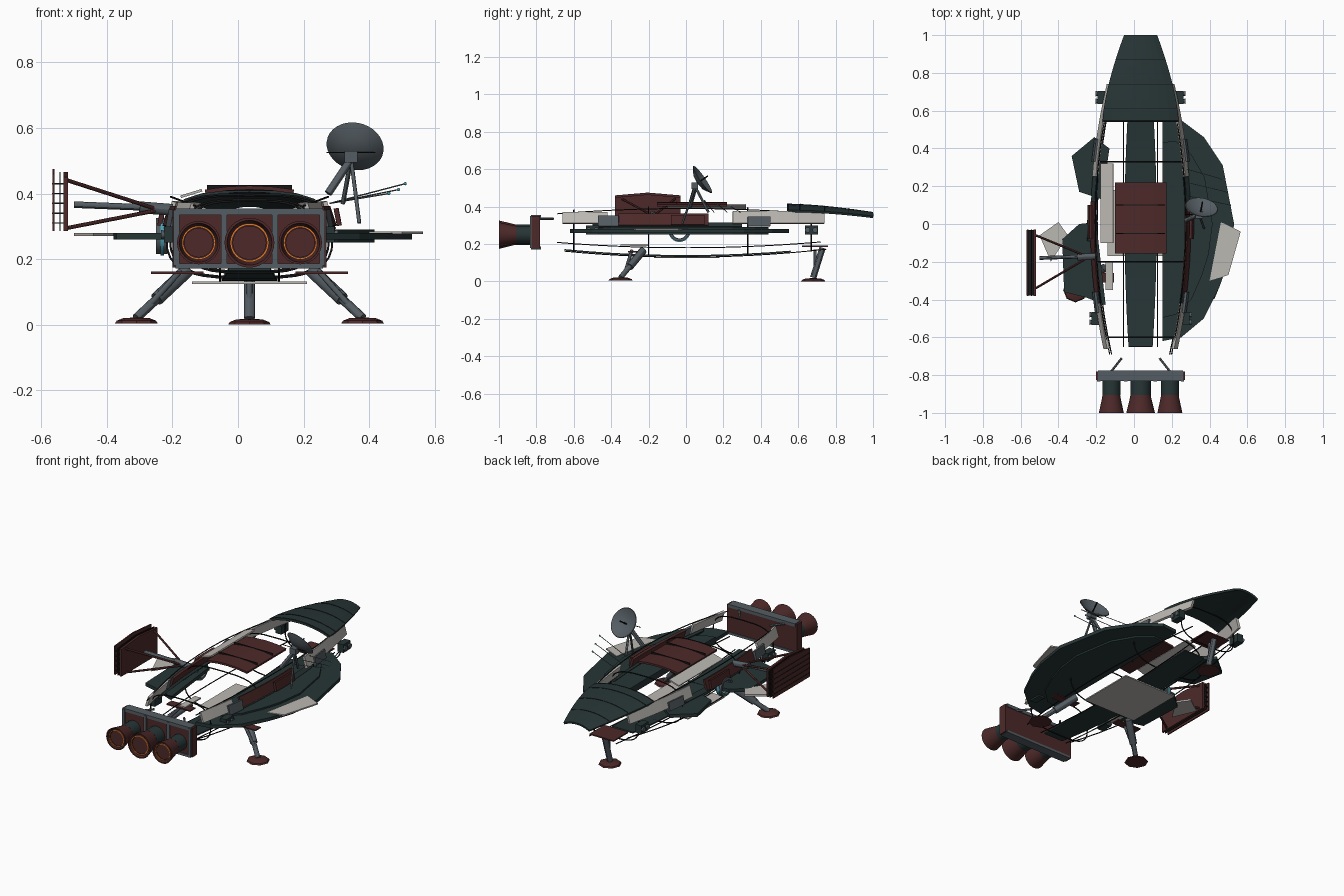
import bpy, bmesh, math
from mathutils import Vector

if "Cube" in bpy.data.objects:
    bpy.data.objects.remove(bpy.data.objects["Cube"])

CX = 0.035          # hull centre line


def material(name, r, g, b):
    m = bpy.data.materials.new(name)
    m.use_nodes = True
    m.diffuse_color = (r, g, b, 1)
    m.node_tree.nodes["Principled BSDF"].inputs["Base Color"].default_value = (r, g, b, 1)
    return m


GREEN = material("dark teal", 0.02, 0.035, 0.036)
RED = material("dark red", 0.075, 0.022, 0.022)
GREY = material("steel grey", 0.09, 0.11, 0.125)
LIGHT = material("pale grey", 0.5, 0.48, 0.45)
BLACK = material("black", 0.008, 0.008, 0.009)
ORANGE = material("orange glow", 0.75, 0.2, 0.03)
CYAN = material("cyan", 0.07, 0.35, 0.45)


def finish(name, bm, mat, smooth=False):
    bmesh.ops.recalc_face_normals(bm, faces=bm.faces[:])
    me = bpy.data.meshes.new(name)
    bm.to_mesh(me)
    bm.free()
    me.materials.append(mat)
    ob = bpy.data.objects.new(name, me)
    bpy.context.collection.objects.link(ob)
    if smooth:
        bpy.ops.object.select_all(action="DESELECT")
        ob.select_set(True)
        bpy.context.view_layer.objects.active = ob
        bpy.ops.object.shade_smooth_by_angle()
    return ob


def box(name, mat, x0, x1, y0, y1, z0, z1):
    bm = bmesh.new()
    bmesh.ops.create_cube(bm, size=1)
    for v in bm.verts:
        v.co = ((x0 + x1) / 2 + v.co.x * (x1 - x0), (y0 + y1) / 2 + v.co.y * (y1 - y0),
                (z0 + z1) / 2 + v.co.z * (z1 - z0))
    return finish(name, bm, mat)


def rod(name, mat, a, b, r, r2=None, sides=12):
    a, b = Vector(a), Vector(b)
    bm = bmesh.new()
    bmesh.ops.create_cone(bm, cap_ends=True, segments=sides, radius1=r,
                          radius2=r if r2 is None else r2, depth=(b - a).length)
    q = (b - a).to_track_quat("Z", "Y")
    for v in bm.verts:
        v.co = q @ v.co + (a + b) / 2
    return finish(name, bm, mat, True)


def lathe(name, mat, profile, origin, axis, sides=32):
    bm = bmesh.new()
    q = Vector(axis).to_track_quat("Z", "Y")
    rings = [[bm.verts.new(Vector(origin) + q @ Vector((r * math.cos(t), r * math.sin(t), h)))
              for t in (i * math.tau / sides for i in range(sides))] for r, h in profile]
    for a, b in zip(rings, rings[1:]):
        for i in range(sides):
            j = (i + 1) % sides
            bm.faces.new((a[i], a[j], b[j], b[i]))
    bmesh.ops.remove_doubles(bm, verts=bm.verts[:], dist=1e-5)
    return finish(name, bm, mat, True)


def plate(name, mat, outline, z, thick):
    bm = bmesh.new()
    f = bm.faces.new([bm.verts.new((x, y, z)) for x, y in outline])
    up = bmesh.ops.extrude_face_region(bm, geom=[f])
    for v in up["geom"]:
        if isinstance(v, bmesh.types.BMVert):
            v.co.z += thick
    return finish(name, bm, mat)


def sheet(name, mat, rows, thick=0.008):
    """Skin through rows of points, given thickness."""
    bm = bmesh.new()
    vs = [[bm.verts.new(p) for p in row] for row in rows]
    for a, b in zip(vs, vs[1:]):
        for i in range(len(a) - 1):
            bm.faces.new((a[i], a[i + 1], b[i + 1], b[i]))
    ob = finish(name, bm, mat)
    mod = ob.modifiers.new("Thickness", "SOLIDIFY")
    mod.thickness = thick
    mod.offset = 0
    return ob


def wire(name, mat, pts, r=0.003, closed=False):
    cu = bpy.data.curves.new(name, "CURVE")
    cu.dimensions = "3D"
    cu.bevel_depth = r
    cu.bevel_resolution = 1
    s = cu.splines.new("POLY")
    s.points.add(len(pts) - 1)
    for p, co in zip(s.points, pts):
        p.co = (*co, 1)
    s.use_cyclic_u = closed
    cu.materials.append(mat)
    ob = bpy.data.objects.new(name, cu)
    bpy.context.collection.objects.link(ob)


def half(y):
    return 0.26 - 0.16 * y * y


def keel(y):
    return 0.13 + 0.075 * y * y


def steps(a, b, n=6):
    return [a + (b - a) * i / n for i in range(n + 1)]


# Engine block with frame bars
box("engine_block", RED, CX - 0.235, CX + 0.235, -0.825, -0.78, 0.175, 0.35)
box("engine_top_beam", GREY, CX - 0.225, CX + 0.225, -0.83, -0.775, 0.335, 0.354)
box("engine_bottom_beam", GREY, CX - 0.225, CX + 0.225, -0.83, -0.775, 0.172, 0.186)
for i, dx in enumerate((-0.222, -0.078, 0.078, 0.222)):
    box(f"engine_bar_{i}", GREY, CX + dx - 0.009, CX + dx + 0.009, -0.834, -0.82, 0.18, 0.35)
for dx, r in ((-0.155, 0.066), (0, 0.076), (0.155, 0.066)):
    o = (CX + dx, -0.83, 0.25)
    rod("engine_collar", GREEN, o, (o[0], -0.905, 0.25), r * 0.72, sides=24)
    lathe("engine_nozzle", RED, [(r * 0.68, 0.06), (r * 0.74, 0.09), (r, 0.17),
                                 (r * 0.9, 0.17), (r * 0.72, 0.11), (0, 0.1)], o, (0, -1, 0))
    lathe("nozzle_glow", ORANGE, [(r * 0.78, 0.166), (r * 0.7, 0.166), (r * 0.7, 0.16),
                                  (r * 0.78, 0.16), (r * 0.78, 0.166)], o, (0, -1, 0))
    rod("nozzle_core", RED, (o[0], -0.93, 0.25), (o[0], -0.99, 0.25), r * 0.68, sides=24)
for s in (-1, 1):
    rod("engine_strut", GREY, (CX + s * 0.155, -0.78, 0.335), (CX + s * 0.1, -0.71, 0.335), 0.006)

# Arched nose shell with seam ribs
def nose_row(y):
    t = (y - 0.54) / 0.46
    w = 0.2 - 0.115 * t ** 1.5
    crown = 0.41 - 0.045 * t ** 1.6
    return [(CX + w * u, y, crown - 0.035 * (1 - 0.4 * t) * abs(u) ** 2.2) for u in steps(-1, 1, 8)]


sheet("nose_shell", GREEN, [nose_row(y) for y in steps(0.54, 1, 8)], 0.012)
for y in (0.545, 0.61, 0.74, 0.87):
    wire("nose_seam", BLACK, [(x, yy, z + 0.006) for x, yy, z in nose_row(y)], 0.002)

# Keel strip, belly plate and roof
sheet("keel_strip", GREEN,
      [[(CX + s * (0.085 - 0.05 * y * y), y, keel(y) + 0.007) for s in (-1, 1)] for y in steps(-0.65, 0.56, 10)])
plate("belly_plate", LIGHT, [(-0.14, -0.17), (0.21, -0.17), (0.21, 0.18), (-0.14, 0.18)], 0.124, 0.007)
sheet("roof_panel", RED, [[(CX + 0.135 * u, y, 0.418 - 0.012 * u * u) for u in steps(-1, 1, 4)]
                          for y in (-0.155, 0.03, 0.22)], 0.012)
for y in (-0.05, 0.1):
    box("roof_seam", BLACK, CX - 0.13, CX + 0.13, y - 0.002, y + 0.002, 0.408, 0.426)

# Left wing and broken right wing pieces
wing = [(0.15, 0.54), (0.25, 0.55), (0.37, 0.46), (0.47, 0.31), (0.53, 0.0), (0.5, -0.2),
        (0.45, -0.34), (0.37, -0.5), (0.25, -0.6), (0.15, -0.62)]
plate("wing", GREEN, wing, 0.26, 0.02)
plate("wing_core", GREEN, [(0.15 + (x - 0.15) * 0.7, y * 0.8) for x, y in wing], 0.25, 0.04)
plate("wing_patch", LIGHT, [(0.46, 0.01), (0.565, -0.04), (0.5, -0.27), (0.4, -0.3)], 0.276, 0.008)
plate("broken_wing_front", GREEN, [(-0.33, 0.36), (-0.21, 0.46), (-0.13, 0.4), (-0.17, 0.13), (-0.29, 0.17)], 0.26, 0.02)
plate("broken_wing_rear", GREEN, [(-0.38, -0.08), (-0.29, 0), (-0.2, 0.01), (-0.15, -0.43), (-0.25, -0.39), (-0.37, -0.36)], 0.26, 0.02)
plate("broken_wing_patch", LIGHT, [(-0.5, -0.06), (-0.4, 0.01), (-0.35, -0.06), (-0.44, -0.2)], 0.27, 0.01)

# Side hull panels following the hull curve
def side_panel(name, mat, s, y0, y1, z0, z1, out=0.0, lean=0.02, thick=0.014):
    sheet(name, mat, [[(CX + s * (half(y) + out), y, z0), (CX + s * (half(y) + out - lean), y, z1)]
                      for y in steps(y0, y1)], thick)


for s in (-1, 1):
    side_panel("bow_panel", LIGHT, s, 0.25, 0.74, 0.31, 0.375)
    side_panel("stern_panel", LIGHT, s, -0.66, -0.42, 0.31, 0.37)
    side_panel("mid_panel", RED, s, -0.36, 0.12, 0.3, 0.36)
    side_panel("mid_frame", GREEN, s, -0.5, 0.3, 0.29, 0.31)
    side_panel("bow_hatch", GREY, s, 0.33, 0.45, 0.295, 0.345, 0.01, 0.01)
    side_panel("stern_hatch", GREY, s, -0.47, -0.36, 0.295, 0.35, 0.01, 0.01)
    side_panel("mid_hatch", RED, s, -0.08, 0.1, 0.302, 0.355, 0.015, 0.01)
    for zf, inset in ((0.37, 0.02), (0.2, 0.03)):
        wire("longeron", BLACK, [(CX + s * (half(y) - inset), y, zf + 0.02 * (1 - 3 * y * y) * (1 if zf > 0.3 else -1))
                                 for y in steps(-0.69, 0.72, 14)])
    wire("keel_rail", BLACK, [(CX + s * 0.09, y, keel(y)) for y in steps(-0.65, 0.75, 14)])
    # Manoeuvring thrusters
    for y in (-0.5, 0.67):
        x = CX + s * (half(y) + 0.02)
        box("thruster_pod", GREEN, x - 0.02, x + 0.02, y - 0.035, y + 0.035, 0.25, 0.3)
        for dy in (-0.02, 0.02):
            rod("thruster_jet", GREY, (x, y + dy, 0.275), (x + s * 0.03, y + dy, 0.275), 0.008, 0.014)
    # Rear landing legs
    foot = Vector((CX + s * 0.345, -0.35, 0.02))
    top = Vector((CX + s * 0.19, -0.23, 0.165))
    rod("leg_upper", GREY, top, top.lerp(foot, 0.6), 0.021)
    rod("leg_lower", GREY, top, foot, 0.014)
    rod("leg_brace", GREY, top + Vector((s * 0.02, -0.06, 0)), top.lerp(foot, 0.8), 0.009)
    lathe("foot", RED, [(0, 0.018), (0.04, 0.016), (0.06, 0.008), (0.065, 0), (0, 0)], (foot.x, foot.y, 0.004), (0, 0, 1), 8)
    box("leg_door", RED, CX + s * 0.22 - 0.08, CX + s * 0.22 + 0.08, -0.31, -0.26, 0.155, 0.162)
sheet("shoulder_panel", LIGHT, [[(-0.175, y, 0.39), (-0.11, y, 0.41)] for y in (-0.1, 0.32)])
box("lower_side_panel", LIGHT, -0.15, -0.11, -0.35, -0.2, 0.19, 0.198)

# Front landing leg
rod("front_leg", GREY, (CX, 0.73, 0.18), (CX, 0.68, 0.02), 0.017)
rod("front_leg_brace", GREY, (CX, 0.69, 0.17), (CX, 0.69, 0.05), 0.009)
lathe("front_foot", RED, [(0, 0.018), (0.04, 0.016), (0.06, 0.008), (0.065, 0), (0, 0)], (CX, 0.68, 0), (0, 0, 1), 8)
box("front_leg_door", RED, CX - 0.08, CX + 0.08, 0.62, 0.76, 0.185, 0.192)

# Hull ribs
for y in (-0.6, -0.2, 0.33, 0.67):
    pts = []
    for a in steps(0, math.tau, 32)[:-1]:
        c, s = math.cos(a), math.sin(a)
        pts.append((CX + half(y) * math.copysign(abs(c) ** 0.6, c), y,
                    0.27 + (0.13 - 0.05 * y * y) * math.copysign(abs(s) ** 0.7, s)))
    wire("hull_rib", BLACK, pts, 0.0035, True)

# Docking ring
lathe("docking_ring", GREY, [(0.055, 0), (0.055, 0.035), (0.042, 0.035), (0.042, 0), (0.055, 0)], (-0.215, -0.035, 0.27), (-1, 0, 0))
lathe("docking_light", CYAN, [(0.059, 0.01), (0.059, 0.022), (0.04, 0.022), (0.04, 0.01), (0.059, 0.01)], (-0.215, -0.035, 0.27), (-1, 0, 0))

# Radiator wing with struts
for x, mat, t, h in ((-0.525, RED, 0.013, 0.45), (-0.543, BLACK, 0.004, 0.45), (-0.563, RED, 0.007, 0.46)):
    sheet("radiator_panel", mat, [[(x, y, 0.285), (x, y, h + 0.015 * (1 - abs(y + 0.205) / 0.175))]
                                  for y in (-0.38, -0.205, -0.03)], t)
for z in steps(0.31, 0.43, 4):
    box("radiator_bar", BLACK, -0.568, -0.52, -0.378, -0.032, z - 0.002, z + 0.002)
rod("radiator_arm", GREY, (-0.5, -0.18, 0.366), (-0.22, -0.17, 0.355), 0.01)
rod("radiator_joint", GREY, (-0.3, -0.175, 0.358), (-0.2, -0.17, 0.35), 0.018)
for y in (-0.34, -0.06):
    for z in (0.295, 0.44):
        rod("radiator_strut", RED, (-0.52, y, z), (-0.24, -0.175, 0.35), 0.006)

# Dish aerial
n = Vector((0.15, 0.8, 0.55)).normalized()
hub = Vector((0.352, 0.06, 0.525))
lathe("dish", GREY, [(0, 0), (0.05, 0.01), (0.088, 0.034), (0.085, 0.037), (0.05, 0.015), (0, 0.006)], hub, n)
rod("dish_feed", BLACK, hub, hub + n * 0.07, 0.004)
box("dish_mount", GREY, 0.325, 0.365, 0.03, 0.065, 0.495, 0.53)
wire("dish_bar", BLACK, [(0.27, 0.05, 0.525), (0.42, 0.05, 0.525)], 0.002)
for p, r in (((0.275, 0.02, 0.4), 0.012), ((0.37, -0.02, 0.31), 0.006), ((0.32, 0.12, 0.37), 0.007)):
    rod("dish_leg", GREY, (0.345, 0.05, 0.505), p, r)

# Whip aerials with cyan tips
for y, x, z in ((0.1, 0.51, 0.43), (0.17, 0.49, 0.412), (0.24, 0.46, 0.4)):
    rod("whip_aerial", GREY, (0.28, y + 0.05, 0.37), (x, y, z), 0.002, sides=6)
    bm = bmesh.new()
    bmesh.ops.create_icosphere(bm, subdivisions=2, radius=0.005)
    bmesh.ops.translate(bm, verts=bm.verts[:], vec=(x, y, z))
    finish("aerial_tip", bm, CYAN, True)
